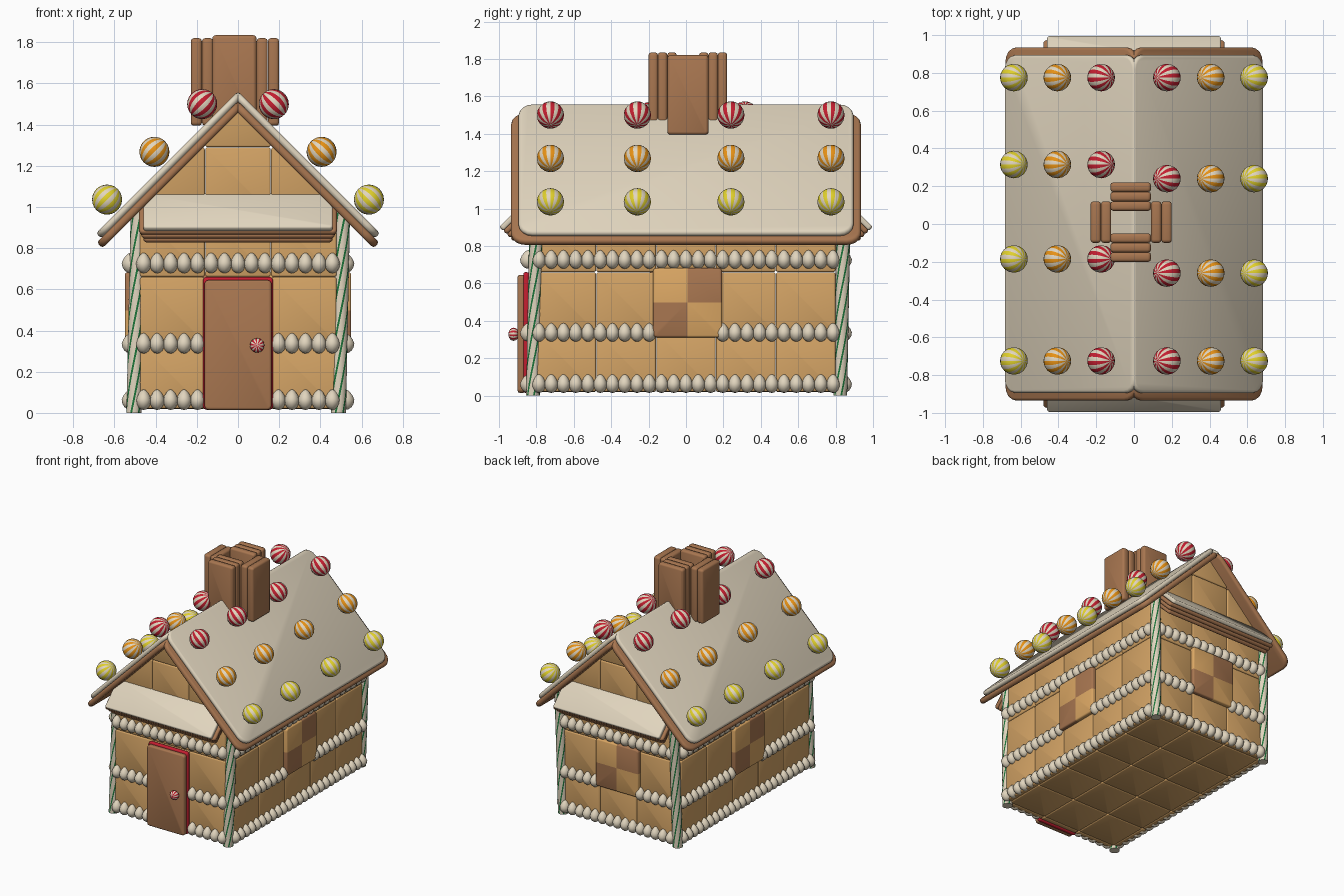
import bpy, bmesh, math
from mathutils import Matrix, Vector

if "Cube" in bpy.data.objects:
    bpy.data.objects.remove(bpy.data.objects["Cube"])

T = Matrix.Translation


def R(deg, axis):
    return Matrix.Rotation(math.radians(deg), 4, axis)


def material(name, rgb):
    m = bpy.data.materials.new(name)
    m.diffuse_color = [((c / 255 + .055) / 1.055) ** 2.4 for c in rgb] + [1]
    m.use_nodes = True
    m.node_tree.nodes["Principled BSDF"].inputs["Base Color"].default_value = m.diffuse_color
    return m


ICING = material("icing", (225, 213, 190))
BISCUIT = material("biscuit", (211, 163, 101))
GINGER = material("gingerbread", (168, 118, 80))
HONEY = material("honey_cake", (219, 167, 100))
RED = material("red_candy", (196, 30, 48))
ORANGE = material("orange_candy", (233, 147, 22))
YELLOW = material("yellow_candy", (224, 208, 44))
GREEN = material("green_candy", (28, 116, 58))


def merge(bm, part, matrix):
    """Move a finished part into place and add it to an object's mesh."""
    part.transform(matrix)
    me = bpy.data.meshes.new("tmp")
    part.to_mesh(me)
    part.free()
    bm.from_mesh(me)
    bpy.data.meshes.remove(me)


def finish(name, bm, *mats):
    me = bpy.data.meshes.new(name)
    bm.to_mesh(me)
    bm.free()
    for m in mats:
        me.materials.append(m)
    me.shade_smooth()
    me.set_sharp_from_angle(angle=math.radians(50))
    ob = bpy.data.objects.new(name, me)
    bpy.context.collection.objects.link(ob)
    return ob


def slab(sx, sy, sz, r=.012, b=.008):
    """Flat biscuit: rounded corners r in plan, softened rims b."""
    p = bmesh.new()
    bmesh.ops.create_cube(p, size=1)
    p.transform(Matrix.Diagonal((sx, sy, sz, 1)))
    upright = [e for e in p.edges if abs(e.verts[0].co.z - e.verts[1].co.z) > 1e-5]
    bmesh.ops.bevel(p, geom=upright, offset=r, segments=4, profile=.5, affect='EDGES')
    rims = [e for e in p.edges if abs(e.verts[0].co.z - e.verts[1].co.z) < 1e-5]
    bmesh.ops.bevel(p, geom=rims, offset=b, segments=2, profile=.5, affect='EDGES')
    return p


def cut(p, co, no, clear=False):
    res = bmesh.ops.bisect_plane(p, geom=p.verts[:] + p.edges[:] + p.faces[:], dist=1e-5,
                                 plane_co=co, plane_no=no, clear_outer=clear)
    if clear:
        edges = [g for g in res["geom_cut"] if isinstance(g, bmesh.types.BMEdge)]
        bmesh.ops.holes_fill(p, edges=edges)


def on_wall(k, u, v, d):
    """Frame on wall k (0 front, 1 right, 2 back, 3 left): u along, v up, d out."""
    return R(90 * k, 'Z') @ T((u, -d, v)) @ R(90, 'X')


def striped_ball(r, segs):
    p = bmesh.new()
    bmesh.ops.create_uvsphere(p, u_segments=segs, v_segments=12, radius=r)
    for f in p.faces:
        c = f.calc_center_median()
        f.material_index = int((math.atan2(c.y, c.x) + 2 * math.pi) / (2 * math.pi / segs)) % 2
    return p


# Biscuit walls with clipped gables on front and back
TILE = .32
for k, name in enumerate(("front", "right", "back", "left")):
    bm = bmesh.new()
    gable = k % 2 == 0
    cols, depth = (3, .82) if gable else (5, .50)
    rows = (.02, .34, .66, .97, 1.29, 1.50) if gable else (.02, .34, .66, .95)
    for v0, v1 in zip(rows, rows[1:]):
        for c in range(cols):
            u = (c - (cols - 1) / 2) * TILE
            p = slab(TILE - .002, v1 - v0 - .002, .04)
            v = (v0 + v1) / 2
            if gable:
                for s in (-1, 1):
                    cut(p, Vector((-u, 1.47 - v, 0)), Vector((s, 1, 0)), True)
            if p.faces:
                merge(bm, p, on_wall(k, u, v, depth))
            else:
                p.free()
    finish(name + "_wall", bm, BISCUIT)

# Tiled floor
bm = bmesh.new()
for i in range(-1, 2):
    for j in range(-2, 3):
        merge(bm, slab(TILE - .002, TILE - .002, .03), T((i * TILE, j * TILE, .035)))
finish("floor", bm, BISCUIT)

# Roof: gingerbread boards under icing sheets
for s, side in ((0, "right"), (180, "left")):
    slope = R(s, 'Z') @ R(45, 'Y')
    for name, s0, s1, top, thick, wid, mat in (
            ("icing", -1.105, -.129, 1.105, .036, 1.79, ICING),
            ("board", -1.07, -.100, 1.071, .040, 1.87, GINGER)):
        bm = bmesh.new()
        merge(bm, slab(s1 - s0, wid, thick, .075, .015),
              slope @ T(((s0 + s1) / 2, 0, top - thick / 2)))
        finish(f"roof_{name}_{side}", bm, mat)

# Awnings over the front and back walls
for k, side in ((0, "front"), (2, "back")):
    base = R(90 * k, 'Z') @ T((0, -.915, .985)) @ R(45, 'X')
    bm = bmesh.new()
    merge(bm, slab(.92, .235, .03, .015, .008), base @ T((0, 0, -.015)))
    finish(side + "_awning_icing", bm, ICING)
    bm = bmesh.new()
    for i in range(3):
        merge(bm, slab(.96 - .02 * i, .235, .028, .02, .01), base @ T((0, 0, -.043 - .027 * i)))
    finish(side + "_awning_boards", bm, GINGER)

# Door with red jelly backing and a mint knob
for name, w, h, d, t, mat in (("door_backing", .342, .645, .855, .03, RED),
                              ("door", .325, .63, .88, .04, GINGER)):
    bm = bmesh.new()
    merge(bm, slab(w, h, t, .02, .01), on_wall(0, 0, .015 + h / 2, d))
    finish(name, bm, mat)
bm = bmesh.new()
merge(bm, striped_ball(.035, 20), on_wall(0, .093, .328, .922) @ Matrix.Diagonal((1, 1, .8, 1)))
finish("door_knob", bm, ICING, RED)

# Chequered cake windows
for k, d, side in ((1, .525, "right"), (2, .845, "back"), (3, .525, "left")):
    p = slab(.37, .37, .05, .02, .01)
    cut(p, Vector(), Vector((1, 0, 0)))
    cut(p, Vector(), Vector((0, 1, 0)))
    for f in p.faces:
        c = f.calc_center_median()
        f.material_index = int(c.x * c.y > 0)
    bm = bmesh.new()
    merge(bm, p, on_wall(k, .008, .497, d))
    finish(side + "_window", bm, HONEY, GINGER)

# Rows of piped icing drops, broken at the door and windows
for k, name in enumerate(("front", "right", "back", "left")):
    bm = bmesh.new()
    n, d = (7, .842) if k % 2 == 0 else (12, .52)
    for row, z in enumerate((.064, .338, .728)):
        for i in range(-n, n + 1):
            u = i * .0655
            if abs(u) < .19 and ((k == 0 and row < 2) or (k > 0 and row == 1)):
                continue
            p = bmesh.new()
            bmesh.ops.create_uvsphere(p, u_segments=12, v_segments=8, radius=1)
            for v in p.verts:
                taper = 1 - .3 * max(v.co.z, 0)
                v.co = (v.co.x * .037 * taper, v.co.y * .045 * taper, v.co.z * .05)
            merge(bm, p, R(90 * k, 'Z') @ T((u, -d, z)))
    finish(name + "_icing_drops", bm, ICING)

# Slightly leaning candy corner posts with twisted green stripes
SEGS, RINGS, POST = 24, 16, .98
for x in (-.505, .488):
    for y in (-.818, .825):
        bm = bmesh.new()
        rings = []
        for j in range(RINGS + 1):
            t = j / RINGS
            rings.append([bm.verts.new((x + .02 * t + .037 * math.cos(a), y + .018 * t + .037 * math.sin(a), t * POST))
                          for a in (2 * math.pi * (i / SEGS + .8 * t) for i in range(SEGS))])
        for lo, hi in zip(rings, rings[1:]):
            for i in range(SEGS):
                f = bm.faces.new((lo[i], lo[(i + 1) % SEGS], hi[(i + 1) % SEGS], hi[i]))
                f.material_index = int(i % 4 == 0)
        bm.faces.new(rings[0][::-1])
        bm.faces.new(rings[-1])
        finish(("front" if y < 0 else "back") + ("_left" if x < 0 else "_right") + "_post",
               bm, ICING, GREEN)

# Chimney of upright gingerbread planks around an open flue
bm = bmesh.new()
planks = [(x, .01, .22, .054, 1.82) for x in (-.2025, -.1475, .1175, .1725)]
planks += [(-.0175, y, .05, .215, 1.835) for y in (.095, .145, .195, -.075, -.125, -.175)]
for x, y, a, b, top in planks:
    h = top - 1.395
    across = b > a        # plank faces the front or back
    m = T((x, y, 1.395 + h / 2)) @ (R(0, 'Z') if across else R(90, 'Z')) @ R(90, 'X')
    merge(bm, slab(max(a, b), h, min(a, b), .018, .014), m)
finish("chimney", bm, GINGER)

# Striped roof sweets, stripes running down the slope
for s, side, ys in ((0, "right", (.775, .24, -.26, -.725)), (180, "left", (-.775, -.315, .185, .725))):
    for name, x, z, mat in (("red", .174, 1.5, RED), ("orange", .406, 1.268, ORANGE),
                            ("yellow", .636, 1.036, YELLOW)):
        bm = bmesh.new()
        for y in ys:
            merge(bm, striped_ball(.073, 20), R(s, 'Z') @ T((x, y, z)) @ R(135, 'Y'))
        finish(f"{name}_sweets_{side}", bm, ICING, mat)
